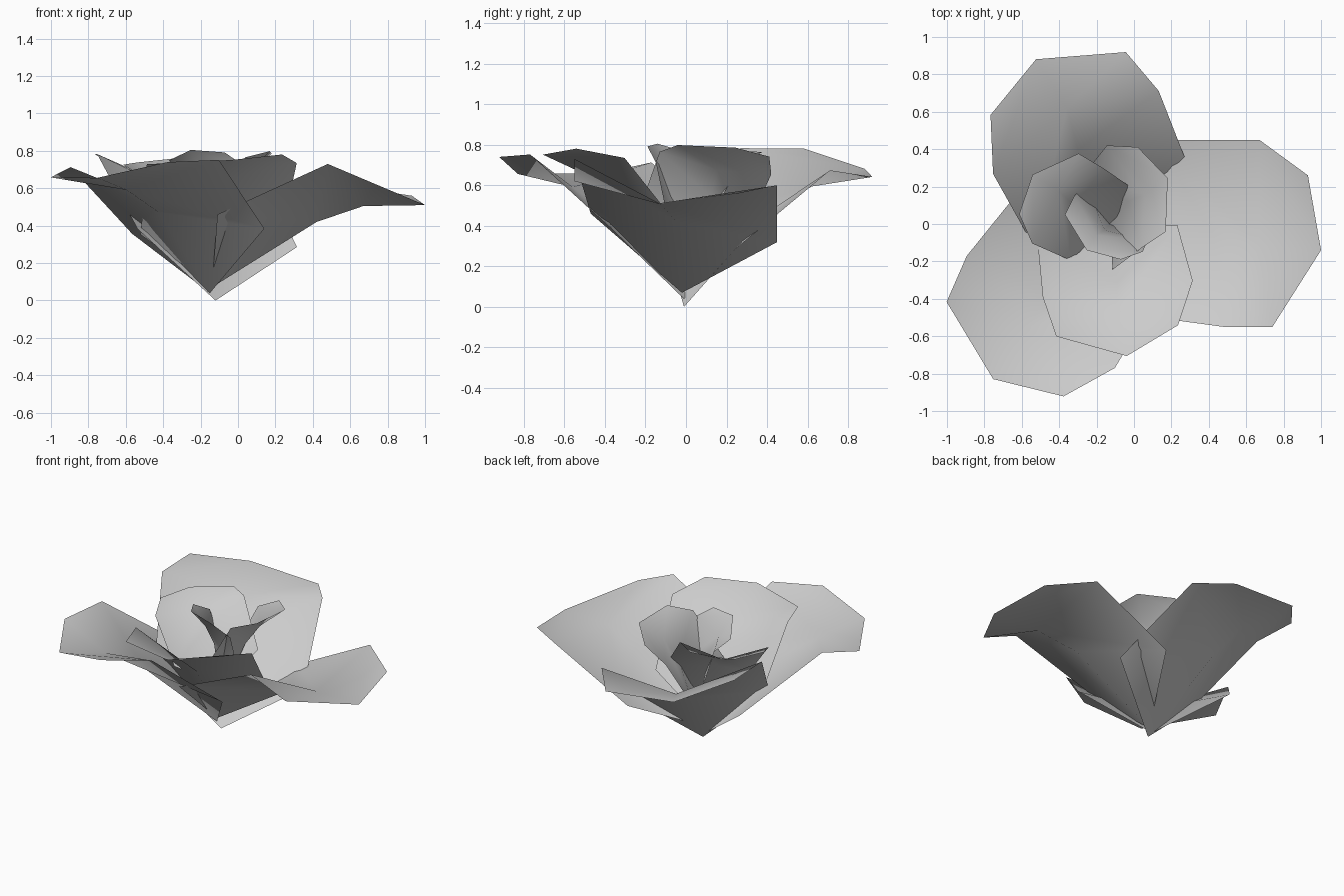
import bpy
import bmesh
from mathutils import Matrix, Vector

default_cube = bpy.data.objects.get("Cube")
if default_cube:
    bpy.data.objects.remove(default_cube, do_unlink=True)

# One plain grey for the whole flower
grey = bpy.data.materials.new("petal grey")
grey.use_nodes = True
colour = (0.6, 0.6, 0.6, 1)
grey.diffuse_color = colour
grey.node_tree.nodes["Principled BSDF"].inputs["Base Color"].default_value = colour


def placement(base, left_tip, right_tip):
    """Position, turn and size of a petal from its root and two tip corners."""
    base, left_tip, right_tip = Vector(base), Vector(left_tip), Vector(right_tip)
    along = ((left_tip + right_tip) / 2 - base).normalized()
    up = along.cross(left_tip - right_tip).normalized()
    side = up.cross(along)
    size = (left_tip - base).length + (right_tip - base).length
    turn = Matrix((along, side, up)).transposed().to_4x4()
    return Matrix.Translation(base) @ turn @ Matrix.Scale(size, 4)


# Every petal is the same cupped sheet: a root and three rows of left, middle, right
root = (-.14, -.02, .07)
rows = [
    [(.12, .45, .32), (.42, -.05, .42), (-.11, -.47, .46)],
    [(.67, .45, .6), (.67, -.12, .505), (.48, -.55, .73)],
    [(.93, .26, .56), (1, -.14, .51), (.74, -.55, .62)],
]
to_local = placement(root, rows[-1][0], rows[-1][-1]).inverted()

bm = bmesh.new()
root_vert = bm.verts.new(to_local @ Vector(root))
grid = [[bm.verts.new(to_local @ Vector(p)) for p in row] for row in rows]
for side in (0, 1):
    bm.faces.new((root_vert, grid[0][side + 1], grid[0][side]))
    for near, far in zip(grid, grid[1:]):
        bm.faces.new((near[side], near[side + 1], far[side + 1], far[side]))
for face in bm.faces:
    face.smooth = True
petal_mesh = bpy.data.meshes.new("petal")
bm.to_mesh(petal_mesh)
bm.free()
petal_mesh.materials.append(grey)

# Root, left tip corner and right tip corner of each petal
petals = {
    # Outer ring
    "outer_petal_left": (root, rows[-1][0], rows[-1][-1]),
    "outer_petal_back": ((-.12, -.01, 0), (-.77, .58, .78), (-.04, .92, .64)),
    "outer_petal_front_right": ((-.15, -.01, .04), (-.38, -.92, .74), (-1, -.42, .66)),
    # Middle ring
    "middle_petal_front": ((-.14, -.02, .08), (.24, -.54, .78), (-.42, -.6, .73)),
    "middle_petal_right": ((-.13, 0, .28), (-.61, .05, .72), (-.3, .38, .77)),
    # Upright heart
    "inner_petal_left": ((-.13, 0, .2), (.02, .41, .74), (.17, -.04, .8)),
    "inner_petal_front": ((-.13, 0, .27), (-.07, -.19, .79), (-.37, .05, .75)),
}
for name, corners in petals.items():
    petal = bpy.data.objects.new(name, petal_mesh)
    petal.matrix_world = placement(*corners)
    bpy.context.scene.collection.objects.link(petal)
